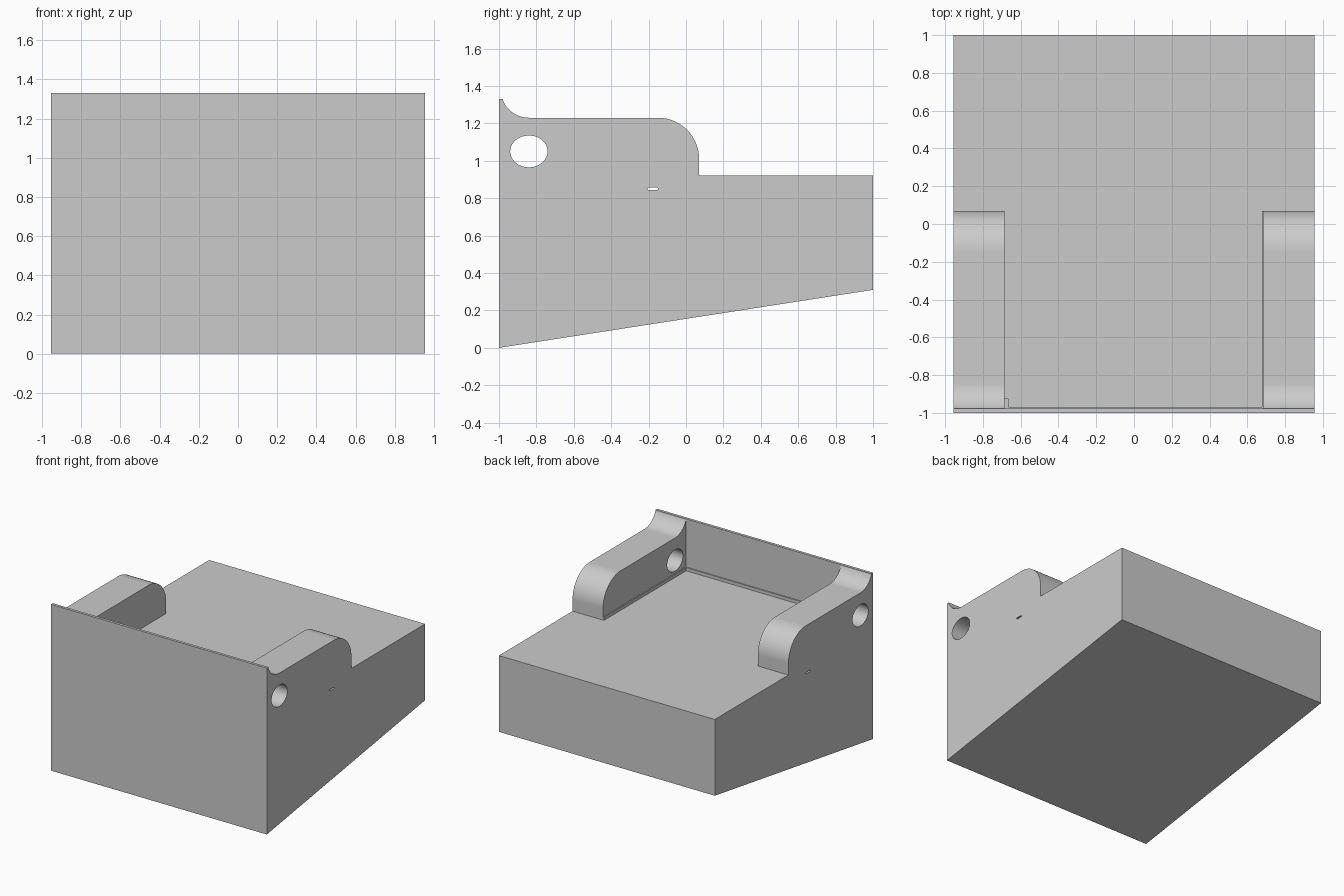
import bpy, bmesh
from math import cos, sin, pi, radians

cube = bpy.data.objects.get("Cube")
if cube:
    bpy.data.objects.remove(cube, do_unlink=True)

grey = bpy.data.materials.new("plain grey")
grey.use_nodes = True
colour = (0.6, 0.6, 0.6, 1)
grey.diffuse_color = colour
grey.node_tree.nodes["Principled BSDF"].inputs["Base Color"].default_value = colour

HALF = 0.955     # half width of the body
ARM = 0.685      # inner side of the arms
SEAT = 0.92      # height of the flat top
TOP = 1.33       # top of the front panel
PANEL = -0.978   # back of the front panel


def arc(cy, cz, ry, rz, start, end, steps=24):
    angles = [radians(start + (end - start) * i / steps) for i in range(steps + 1)]
    return [(cy + ry * cos(a), cz + rz * sin(a)) for a in angles]


def prism(name, profile, x0, x1):
    """Extrude a side profile of (y, z) points from x0 to x1."""
    bm = bmesh.new()
    face = bm.faces.new([bm.verts.new((x0, y, z)) for y, z in profile])
    out = bmesh.ops.extrude_face_region(bm, geom=[face])
    moved = [v for v in out["geom"] if isinstance(v, bmesh.types.BMVert)]
    bmesh.ops.translate(bm, verts=moved, vec=(x1 - x0, 0, 0))
    bmesh.ops.recalc_face_normals(bm, faces=bm.faces)
    mesh = bpy.data.meshes.new(name)
    bm.to_mesh(mesh)
    bm.free()
    mesh.materials.append(grey)
    obj = bpy.data.objects.new(name, mesh)
    bpy.context.collection.objects.link(obj)
    return obj


def box(name, x0, x1, y0, y1, z0, z1):
    return prism(name, [(y0, z0), (y1, z0), (y1, z1), (y0, z1)], x0, x1)


def select(obj):
    bpy.ops.object.select_all(action="DESELECT")
    obj.select_set(True)
    bpy.context.view_layer.objects.active = obj


def cut(obj, profile):
    """Cut a hole of the given side profile right through an object."""
    cutter = prism("cutter", profile, -1.2, 1.2)
    cutter.hide_render = True
    mod = obj.modifiers.new("hole", "BOOLEAN")
    mod.operation = "DIFFERENCE"
    mod.solver = "EXACT"
    mod.object = cutter
    select(obj)
    bpy.ops.object.modifier_apply(modifier=mod.name)
    bpy.data.objects.remove(cutter, do_unlink=True)


# Wedge-bottomed body with a small slot running through it
body = prism("body", [(-1, 0), (1, 0.31), (1, SEAT), (-1, SEAT)], -HALF, HALF)
cut(body, arc(-0.155, 0.85, 0.006, 0.006, -90, 90, 6)
    + arc(-0.2, 0.85, 0.006, 0.006, 90, 270, 6))

# Upright front panel
box("front_panel", -HALF, HALF, -1, PANEL, SEAT, TOP)

# Arms: concave sweep up to the panel, rounded back corner, round hole
arm_profile = ([(PANEL, SEAT)] + arc(-0.84, 1.38, 0.15, 0.15, 203, 270)
               + arc(-0.15, 1.01, 0.22, 0.22, 90, 0) + [(0.07, SEAT)])
for name, side in (("left_arm", 1), ("right_arm", -1)):
    arm = prism(name, arm_profile, side * ARM, side * HALF)
    cut(arm, arc(-0.84, 1.05, 0.1, 0.085, 0, 352.5, 47))
    select(arm)
    bpy.ops.object.shade_smooth_by_angle(angle=radians(25))

# Low ledges around the recess between the arms
box("front_ledge", -ARM, ARM, PANEL, PANEL + 0.009, SEAT, SEAT + 0.025)
box("left_ledge", ARM - 0.008, ARM, PANEL, 0.07, SEAT, SEAT + 0.025)
box("corner_block", -ARM, -ARM + 0.02, PANEL, -0.925, SEAT, SEAT + 0.025)
